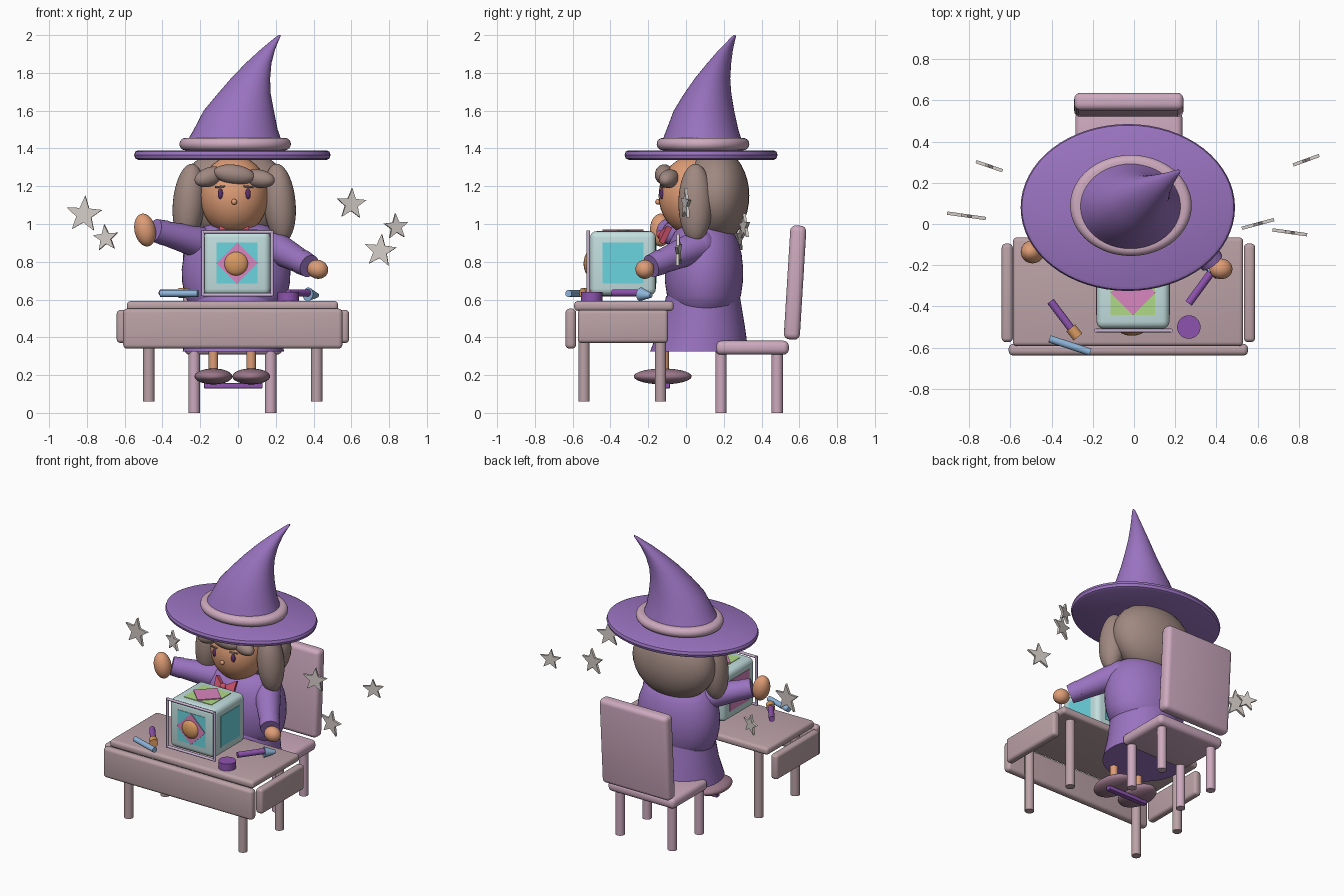
import bpy, bmesh, math
from mathutils import Vector, Matrix

if "Cube" in bpy.data.objects:
    bpy.data.objects.remove(bpy.data.objects["Cube"])

PAL = {'purple': (.60, .45, .75), 'violet': (.55, .33, .68), 'pink': (.80, .66, .74), 'table': (.73, .63, .65),
       'hair': (.62, .53, .50), 'skin': (.87, .61, .46), 'red': (.80, .33, .42), 'cube': (.76, .87, .87),
       'teal': (.42, .83, .87), 'green': (.68, .85, .52), 'magenta': (.85, .52, .74), 'orange': (.85, .60, .38),
       'blue': (.55, .70, .85), 'star': (.83, .80, .78), 'shoe': (.62, .48, .55), 'dark': (.36, .20, .42),
       'frame': (.78, .70, .82)}
mats = {}
CX = -0.02


def material(name):
    if name not in mats:
        m = bpy.data.materials.new(name)
        m.diffuse_color = (*[c ** 2.2 for c in PAL[name]], 1)
        m.use_nodes = True
        m.node_tree.nodes["Principled BSDF"].inputs["Base Color"].default_value = m.diffuse_color
        mats[name] = m
    return mats[name]


def finish(name, bm, col, angle=35):
    bmesh.ops.recalc_face_normals(bm, faces=bm.faces)
    me = bpy.data.meshes.new(name)
    bm.to_mesh(me)
    bm.free()
    me.materials.append(material(col))
    for p in me.polygons:
        p.use_smooth = True
    me.set_sharp_from_angle(angle=math.radians(angle))
    ob = bpy.data.objects.new(name, me)
    bpy.context.collection.objects.link(ob)
    return ob


def ball(name, c, r, col, rot=(0, 0, 0)):
    bm = bmesh.new()
    bmesh.ops.create_uvsphere(bm, u_segments=32, v_segments=18, radius=1)
    ob = finish(name, bm, col)
    ob.data.transform(Matrix.Diagonal((*r, 1)))
    ob.location = c
    ob.rotation_euler = [math.radians(a) for a in rot]
    return ob


def box(name, lo, hi, col, bevel=.02, rot=(0, 0, 0)):
    lo, hi = Vector(lo), Vector(hi)
    bm = bmesh.new()
    bmesh.ops.create_cube(bm, size=1)
    bmesh.ops.scale(bm, vec=hi - lo, verts=bm.verts)
    if bevel:
        bmesh.ops.bevel(bm, geom=bm.edges[:], offset=bevel, segments=4, profile=.5, affect='EDGES')
    ob = finish(name, bm, col)
    ob.location = (lo + hi) / 2
    ob.rotation_euler = [math.radians(a) for a in rot]
    return ob


def rod(name, a, b, r1, col, r2=None, seg=24):
    a, b = Vector(a), Vector(b)
    d = b - a
    bm = bmesh.new()
    bmesh.ops.create_cone(bm, cap_ends=True, segments=seg, radius1=r1, radius2=r1 if r2 is None else r2, depth=d.length)
    ob = finish(name, bm, col)
    ob.data.transform(Matrix.Translation((a + b) / 2) @ d.to_track_quat('Z', 'Y').to_matrix().to_4x4())
    return ob


def loft(name, rings, col, seg=48):
    # rings of (centre x, centre y, z, radius x, radius y)
    bm = bmesh.new()
    loops = []
    for x, y, z, rx, ry in rings:
        loops.append([bm.verts.new((x + rx * math.cos(t * math.tau / seg), y + ry * math.sin(t * math.tau / seg), z))
                      for t in range(seg)])
    for p, q in zip(loops, loops[1:]):
        for i in range(seg):
            j = (i + 1) % seg
            bm.faces.new((p[i], p[j], q[j], q[i]))
    bm.faces.new(loops[0][::-1])
    bm.faces.new(loops[-1])
    return finish(name, bm, col)


def prism(name, pts, depth, col):
    # outline in xz, extruded along y and centred on it
    bm = bmesh.new()
    f = bm.faces.new([bm.verts.new((x, -depth / 2, z)) for x, z in pts])
    new = bmesh.ops.extrude_face_region(bm, geom=[f])['geom']
    bmesh.ops.translate(bm, vec=(0, depth, 0), verts=[v for v in new if isinstance(v, bmesh.types.BMVert)])
    return finish(name, bm, col)


# hat
loft('hat_brim', [(-.03, .08, z, .52 - d, .405 - d) for z, d in
                  ((1.34, .02), (1.347, .006), (1.365, 0), (1.383, .006), (1.39, .02))], 'purple', 64)
loft('hat_band', [(-.015, .09, 1.423 + .033 * math.sin(a), .262 + .033 * math.cos(a), .212 + .033 * math.cos(a))
                  for a in [math.pi * (i / 12 - .5) for i in range(13)]], 'pink', 64)
loft('hat_cone', [(-.02, .085, 1.43, .255, .215), (-.012, .087, 1.5, .222, .19), (.004, .095, 1.6, .186, .16),
                  (.033, .115, 1.69, .14, .125), (.066, .14, 1.77, .104, .094), (.108, .175, 1.85, .069, .064),
                  (.155, .21, 1.92, .04, .038), (.195, .24, 1.97, .02, .019), (.212, .252, 1.99, .012, .012),
                  (.22, .258, 2.0, .005, .005)], 'purple')

# head and hair
ball('head', (CX, .04, 1.15), (.182, .185, .21), 'skin')
ball('back_hair', (CX, .16, 1.15), (.30, .175, .25), 'hair')
ball('nose', (CX, -.148, 1.117), (.015, .015, .015), 'skin')
for s, side in ((-1, 'left'), (1, 'right')):
    ball(side + '_hair_lock', (CX + s * .24, .05, 1.11), (.085, .09, .21), 'hair', (0, s * -5, 0))
    ball(side + '_eye', (CX + s * .073, -.128, 1.16), (.014, .012, .028), 'dark')
    rod(side + '_eyebrow', (CX + s * .05, -.136, 1.2), (CX + s * .1, -.118, 1.195), .005, 'hair', seg=10)
ball('left_fringe', (-.15, -.09, 1.25), (.085, .05, .05), 'hair', (0, -18, 18))
ball('middle_fringe', (CX, -.115, 1.262), (.11, .05, .052), 'hair', (0, 8, 0))
ball('right_fringe', (.11, -.09, 1.24), (.088, .05, .048), 'hair', (0, 8, -18))

# robe
loft('robe_skirt', [(-.025, .07, .325, .268, .26), (-.02, .085, .45, .25, .228), (-.015, .09, .62, .235, .195)], 'purple')
loft('robe_top', [(-.01, .095, z, .288 * k, .208 * k) for z, k in
                  ((.535, .74), (.57, .86), (.62, .94), (.69, .99), (.76, 1), (.84, .96), (.91, .87), (.96, .74),
                   (.99, .58), (1.01, .35))], 'purple')
for s, side in ((-1, 'left'), (1, 'right')):
    b = prism(side + '_bow', [(0, 0), (s * .085, .045), (s * .07, -.05)], .03, 'red')
    b.location = (CX, -.13, .945)
    b.rotation_euler = (math.radians(-25), 0, s * .3)
ball('bow_knot', (CX, -.135, .945), (.022, .022, .022), 'red')

# arms
for side, sh, cuff, hand, hr, rot in (
        ('left', (-.18, .06, .895), (-.44, -.105, .967), (-.492, -.135, .968), (.056, .056, .088), -12),
        ('right', (.18, .07, .885), (.378, -.185, .777), (.422, -.218, .76), (.056, .05, .05), 15)):
    sh, cuff = Vector(sh), Vector(cuff)
    ball(side + '_shoulder', sh, (.088, .088, .088), 'purple')
    rod(side + '_sleeve', sh, cuff, .087, 'purple', .058, 32)
    rod(side + '_cuff', cuff.lerp(sh, .2), cuff, .067, 'purple', .061, 32)
    ball(side + '_hand', hand, hr, 'skin', (0, rot, 0))

# legs, shoes and footrest
for x, side in ((-.13, 'left'), (.07, 'right')):
    rod(side + '_ankle', (x, -.115, .19), (x, -.115, .36), .025, 'skin')
    ball(side + '_shoe', (x, -.123, .193), (.1, .153, .042), 'shoe')
box('footrest', (-.18, -.12, .13), (.13, -.085, .158), 'violet', .004)

# table
box('table_top', (-.588, -.592, .54), (.53, -.065, .592), 'table')
box('table_front_panel', (-.608, -.638, .34), (.553, -.582, .552), 'table', .022)
for lo, hi, side in ((-.642, -.588, 'left'), (.533, .588, 'right')):
    box(side + '_table_panel', (lo, -.573, .37), (hi, -.095, .545), 'table')
for x in (-.472, .417):
    for y in (-.54, -.135):
        rod('table_leg', (x, y, .06), (x, y, .55), .03, 'table')

# chair
box('chair_seat', (-.285, .155, .308), (.235, .545, .382), 'pink', .03)
box('chair_back', (-.29, .535, .388), (.24, .62, .992), 'pink', .03, (-3.5, 0, 0))
for x in (-.232, .173):
    for y in (.185, .483):
        rod('chair_leg', (x, y, 0), (x, y, .33), .03, 'pink')

# toy block with panels
BX, BY, BZ = -.005, -.333, .793
box('block', (-.182, -.508, .622), (.172, -.16, .962), 'cube', .035)


def panel(name, rot, dist, size, col, turn=0):
    ob = prism(name, [(-size, -size), (size, -size), (size, size), (-size, size)], .012, col)
    ob.data.transform(Matrix.Translation((0, -dist, 0)) @ Matrix.Rotation(math.radians(turn), 4, 'Y'))
    ob.data.transform(rot)
    ob.location = (BX, BY, BZ)


for name, rot, d, c1, c2 in (
        ('front', Matrix.Identity(4), .172, 'teal', 'magenta'),
        ('right', Matrix.Rotation(math.pi / 2, 4, 'Z'), .174, 'teal', None),
        ('left', Matrix.Rotation(-math.pi / 2, 4, 'Z'), .174, 'magenta', None),
        ('back', Matrix.Rotation(math.pi, 4, 'Z'), .17, 'teal', None),
        ('top', Matrix.Rotation(-math.pi / 2, 4, 'X'), .167, 'green', 'magenta')):
    panel(name + '_block_panel', rot, d, .108, c1)
    if c2:
        panel(name + '_block_diamond', rot, d + .006, .077, c2, 45)
ball('block_button', (BX - .005, -.51, .79), (.064, .032, .064), 'orange')
for x in (-.186, .18):
    rod('block_frame_post', (x, -.517, .618), (x, -.517, .965), .009, 'frame', seg=12)
for z in (.625, .958):
    rod('block_frame_rail', (-.186, -.517, z), (.18, -.517, z), .009, 'frame', seg=12)

# drawing tools on the table
rod('blue_crayon', (-.41, -.557, .632), (-.212, -.622, .632), .018, 'blue')
rod('brush_handle', (-.405, -.375, .635), (-.295, -.52, .635), .019, 'violet')
rod('brush_tip', (-.307, -.504, .635), (-.272, -.548, .635), .027, 'orange')
rod('marker', (.265, -.385, .635), (.375, -.235, .635), .019, 'violet')
rod('marker_tip', (.37, -.24, .628), (.42, -.185, .622), .036, 'blue', .012)
rod('paint_disc', (.266, -.5, .592), (.266, -.5, .64), .057, 'violet', seg=32)

# floating stars
for x, y, z, r, yaw, roll in ((-.815, .04, 1.05, .1, -8, 4), (-.70, .28, .925, .072, -19, -6), (.60, 0, 1.105, .085, 15, 3),
                              (.837, .31, .985, .071, 20, -4), (.753, -.04, .857, .09, -8, 6)):
    pts = [((r if i % 2 == 0 else r * .42) * math.sin(i * math.pi / 5), (r if i % 2 == 0 else r * .42) * math.cos(i * math.pi / 5))
           for i in range(10)]
    st = prism('star', pts, .016, 'star')
    st.location = (x, y, z)
    st.rotation_euler = (0, math.radians(roll), math.radians(yaw))
